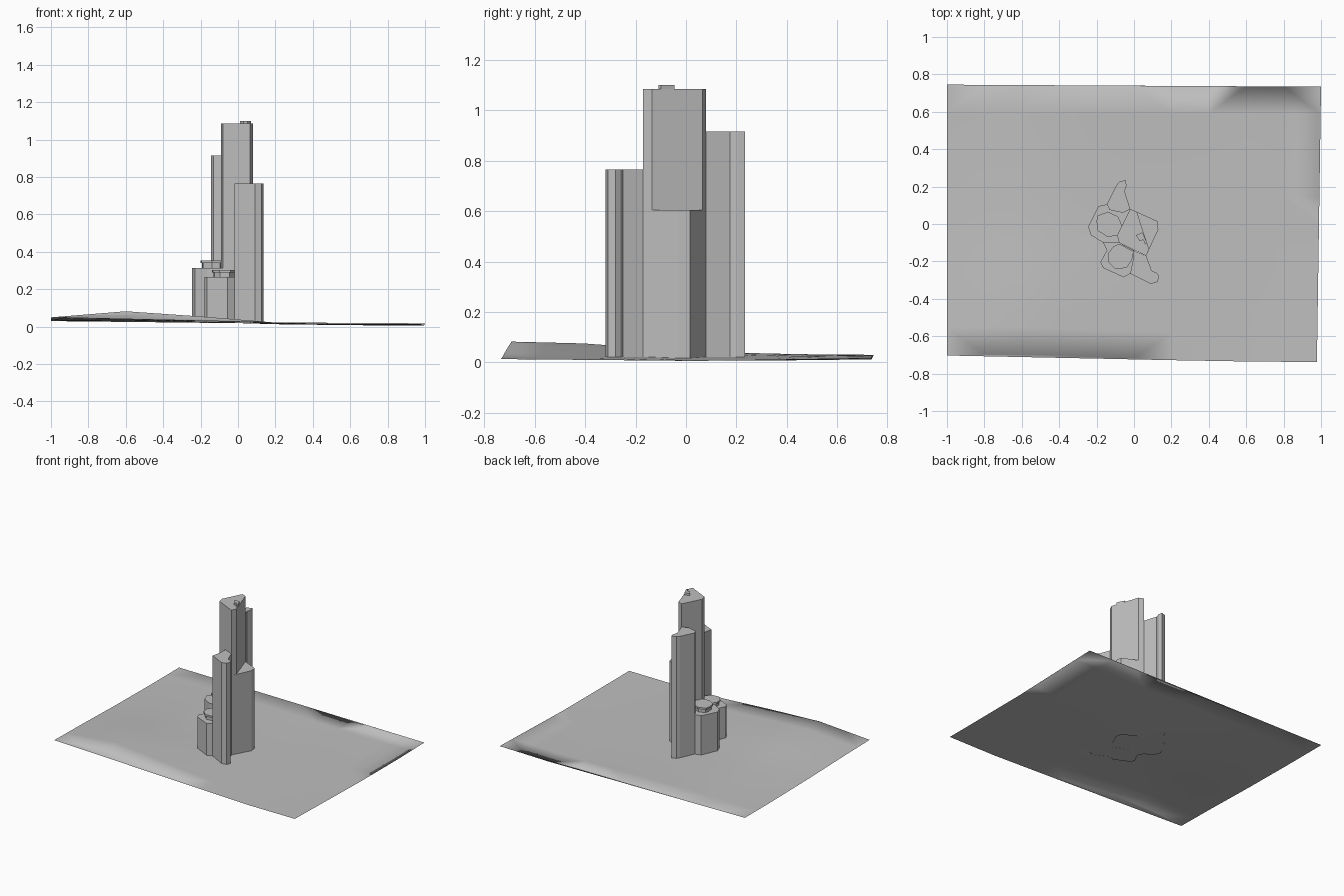
import bpy
from mathutils import Vector
from mathutils.geometry import delaunay_2d_cdt

cube = bpy.data.objects.get("Cube")
if cube:
    bpy.data.objects.remove(cube, do_unlink=True)

grey = bpy.data.materials.new("plain_grey")
grey.use_nodes = True
grey.diffuse_color = (0.52, 0.52, 0.52, 1)
grey.node_tree.nodes["Principled BSDF"].inputs["Base Color"].default_value = grey.diffuse_color

FLOOR = 0.025


def add_mesh(name, verts, faces):
    mesh = bpy.data.meshes.new(name)
    mesh.from_pydata(verts, [], faces)
    mesh.materials.append(grey)
    mesh.update()
    obj = bpy.data.objects.new(name, mesh)
    bpy.context.collection.objects.link(obj)
    return obj


def prism(name, outline, bottom, top):
    """Upright solid from a counter-clockwise outline."""
    n = len(outline)
    verts = [(x, y, z) for z in (bottom, top) for x, y in outline]
    sides = [(i, (i + 1) % n, (i + 1) % n + n, i + n) for i in range(n)]
    caps = [tuple(reversed(range(n))), tuple(range(n, 2 * n))]
    return add_mesh(name, verts, sides + caps)


def scaled(outline, factor):
    cx = sum(p[0] for p in outline) / len(outline)
    cy = sum(p[1] for p in outline) / len(outline)
    return [(cx + (x - cx) * factor, cy + (y - cy) * factor) for x, y in outline]


# Shared outer footprint, counter-clockwise from the back tip
site = [(-.045, .235), (-.08, .225), (-.095, .205), (-.145, .105),
        (-.19, .095), (-.245, -.015), (-.23, -.06), (-.165, -.1),
        (-.145, -.14), (-.18, -.205), (-.165, -.235), (-.055, -.285),
        (-.02, -.265), (.09, -.32), (.125, -.31), (.135, -.28),
        (.12, -.26), (.095, -.25), (.065, -.17), (.13, -.03),
        (.125, .015), (.015, .065), (-.02, .08), (-.05, .175), (-.04, .205)]
inner_west, inner_south = (-.09, -.06), (-.08, -.1)

# Towers and terraces, each using a stretch of the footprint
prism("back_tower", site[22:] + site[:4] + [(-.13, .075), (-.06, .06)], FLOOR, .915)
prism("main_tower", site[21:23] + [inner_west, inner_south, site[18], (.081, -.135)], FLOOR, 1.085)
prism("front_tower", site[12:19] + [(-.005, -.14), (-.005, -.19)], FLOOR, .765)
prism("side_wing", site[18:22], FLOOR, .605)
prism("back_terrace", site[3:8] + [inner_south, inner_west, site[22]], FLOOR, .315)
prism("front_terrace", site[7:13] + [(0, -.19), (0, -.14), inner_south], FLOOR, .265)

# Stair housing on the highest roof
prism("roof_housing", [(.01, -.06), (.03, -.09), (.05, -.085), (.06, -.11),
                       (.07, -.1), (.045, -.045)], 1.085, 1.1)

# Roof drums with wider lids on the terraces
drums = {
    "back": (.315, [(-.195, .045), (-.2, .015), (-.195, -.035), (-.14, -.07),
                    (-.09, -.06), (-.06, -.02), (-.085, .04), (-.14, .065)]),
    "front": (.265, [(-.14, -.16), (-.135, -.205), (-.1, -.24), (-.04, -.235),
                     (-.01, -.19), (-.005, -.145), (-.08, -.105), (-.11, -.12)])}
for side, (z, ring) in drums.items():
    prism(side + "_drum", scaled(ring, .86), z, z + .025)
    prism(side + "_drum_lid", ring, z + .025, z + .038)

# Gently rolling ground: heights on a coarse grid, front row first
columns = [-1, -.6, -.2, .2, .6, 1]
rows = [-.72, -.4, 0, .4, .74]
heights = [[.05, .083, .055, .022, .013, .014],
           [.045, .075, .045, .018, .01, .01],
           [.035, .045, .028, .014, .008, .006],
           [.03, .033, .024, .013, .008, .008],
           [.03, .03, .028, .02, .012, .018]]


def locate(value, stops):
    i = max(k for k in range(len(stops) - 1) if k == 0 or stops[k] <= value)
    t = (value - stops[i]) / (stops[i + 1] - stops[i])
    return i, min(max(t, 0), 1)


def ground_z(x, y):
    i, u = locate(x, columns)
    j, v = locate(y, rows)
    near = heights[j][i] * (1 - u) + heights[j][i + 1] * u
    far = heights[j + 1][i] * (1 - u) + heights[j + 1][i + 1] * u
    return near * (1 - v) + far * v


front_edge = [-.703, -.692, -.71, -.728, -.735, -.738]
back_edge = [.745, .738, .735, .738, .736, .734]
steps = 10
points = [Vector(p) for p in site]
for k in range(steps + 1):
    x = -1 + 2 * k / steps
    i, u = locate(x, columns)
    lo = front_edge[i] * (1 - u) + front_edge[i + 1] * u
    hi = back_edge[i] * (1 - u) + back_edge[i + 1] * u
    for m in range(steps + 1):
        v = m / steps
        shift = -.022 * (1 - v) if k == steps else 0
        points.append(Vector((x + shift, lo + (hi - lo) * v)))

# Triangulate around the footprint and leave the site itself open
result = delaunay_2d_cdt(points, [], [list(range(len(site)))], 0, 1e-5)
kept = [f for f, source in zip(result[2], result[5]) if not source]
used = sorted({i for f in kept for i in f})
index = {old: new for new, old in enumerate(used)}
ground = [(result[0][i].x, result[0][i].y) for i in used]
terrain = add_mesh("terrain", [(x, y, ground_z(x, y)) for x, y in ground],
                   [[index[i] for i in f] for f in kept])
terrain.data.shade_smooth()

# Foundation skirt joining the walls to the ground
n = len(site)
skirt = [(x, y, ground_z(x, y)) for x, y in site] + [(x, y, FLOOR) for x, y in site]
add_mesh("foundation_skirt", skirt,
         [(i, (i + 1) % n, (i + 1) % n + n, i + n) for i in range(n)])
